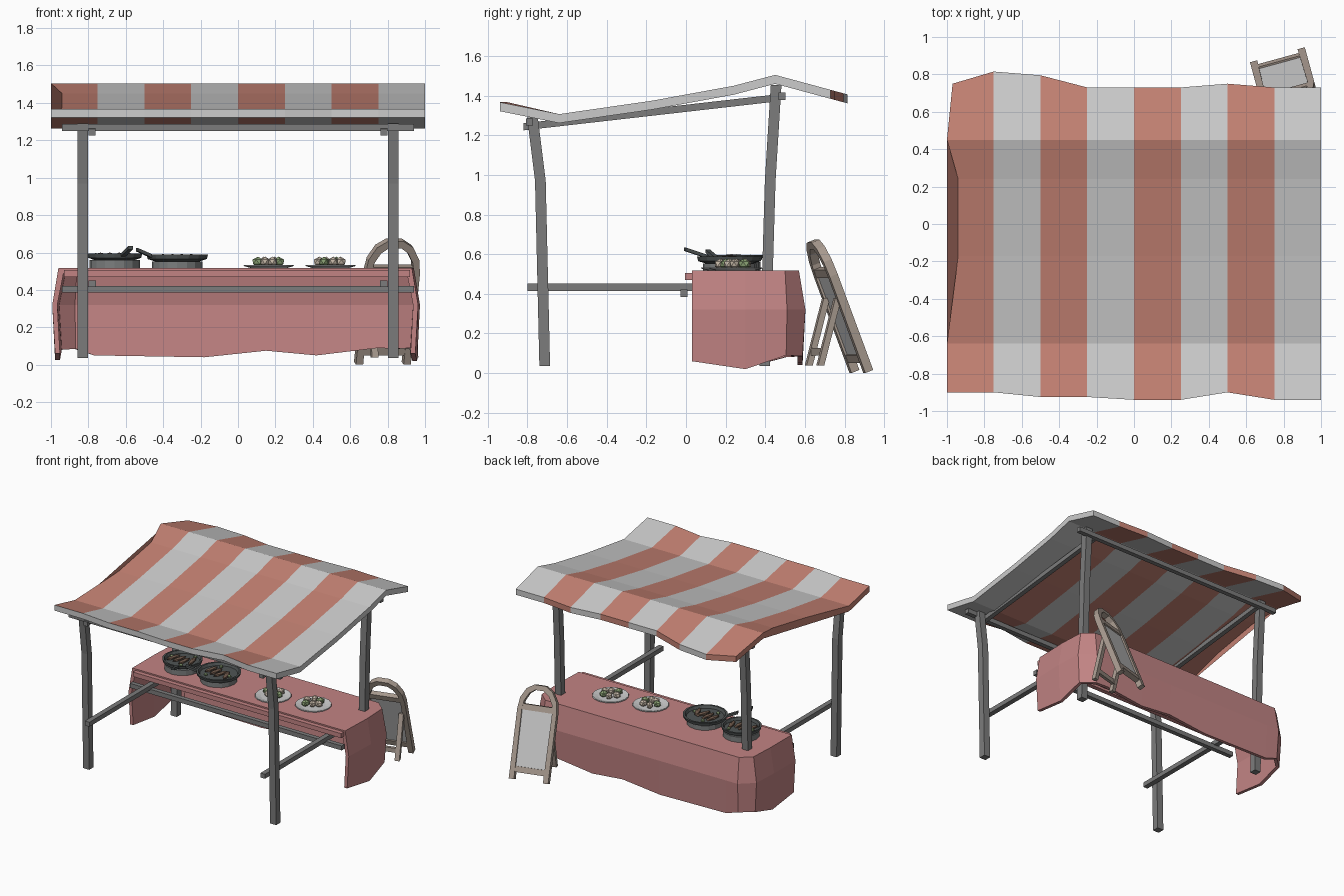
import bpy, bmesh, math, random
from mathutils import Vector, Matrix

if "Cube" in bpy.data.objects:
    bpy.data.objects.remove(bpy.data.objects["Cube"])

random.seed(4)


def mat(name, r, g, b):
    m = bpy.data.materials.new(name)
    m.diffuse_color = (r, g, b, 1)
    m.use_nodes = True
    m.node_tree.nodes["Principled BSDF"].inputs["Base Color"].default_value = m.diffuse_color
    return m


RED = mat("terracotta", .55, .22, .17)
WHITE = mat("canvas_white", .78, .78, .78)
CLOTH = mat("cloth_red", .54, .23, .23)
POST = mat("dark_timber", .2, .2, .2)
WOOD = mat("sign_wood", .4, .33, .28)
IRON = mat("iron", .08, .09, .09)
STEEL = mat("burner_grey", .2, .21, .21)
BROWN = mat("cooked_brown", .16, .1, .07)
BEIGE = mat("dumpling", .55, .47, .38)
GREEN = mat("greens", .25, .35, .17)


def loft(name, rings, mats, pick=None, xf=None):
    """Skin closed rings of points and cap both ends."""
    bm = bmesh.new()
    vs = [[bm.verts.new(p) for p in r] for r in rings]
    n = len(rings[0])
    for i in range(len(vs) - 1):
        for j in range(n):
            k = (j + 1) % n
            f = bm.faces.new((vs[i][j], vs[i][k], vs[i + 1][k], vs[i + 1][j]))
            if pick:
                f.material_index = pick(i, j)
    bm.faces.new(vs[0]).material_index = 0
    bm.faces.new(vs[-1]).material_index = len(mats) - 1
    bmesh.ops.recalc_face_normals(bm, faces=bm.faces)
    if xf:
        bm.transform(xf)
    me = bpy.data.meshes.new(name)
    bm.to_mesh(me)
    bm.free()
    for m in mats:
        me.materials.append(m)
    ob = bpy.data.objects.new(name, me)
    bpy.context.collection.objects.link(ob)
    return ob


def beam(name, path, a, b, m, xf=None):
    """Rectangular bar along a path; a and b are half-extent vectors."""
    a, b = Vector(a), Vector(b)
    return loft(name, [[Vector(p) + s * a + t * b for s, t in
                        ((-1, -1), (1, -1), (1, 1), (-1, 1))] for p in path], [m], xf=xf)


def lathe(name, prof, loc, m, n=16):
    rings = [[(loc[0] + r * math.cos(2 * math.pi * k / n),
               loc[1] + r * math.sin(2 * math.pi * k / n), loc[2] + z)
              for k in range(n)] for r, z in prof]
    return loft(name, rings, [m])


def lump(name, loc, scale, rot, m):
    bm = bmesh.new()
    bmesh.ops.create_icosphere(bm, subdivisions=1, radius=1)
    bm.transform(Matrix.Translation(loc) @ Matrix.Rotation(rot, 4, 'Z')
                 @ Matrix.Diagonal((*scale, 1)))
    me = bpy.data.meshes.new(name)
    bm.to_mesh(me)
    bm.free()
    me.materials.append(m)
    bpy.context.collection.objects.link(bpy.data.objects.new(name, me))


# striped canopy: one cross-section per stripe boundary
front = [-.9, -.9, -.925, -.925, -.94, -.94, -.9, -.94, -.94]
back = [.75, .815, .795, .73, .73, .73, .75, .73, .73]
left_x = [-1, -1, -.94, -.94, -1, -.97]
rings = []
for i in range(9):
    prof = [(front[i], 1.367), (-.64, 1.307), (-.17, 1.375), (.24, 1.45), (.45, 1.505),
            (back[i], 1.505 - (back[i] - .45) * .27)]
    xs = left_x if i == 0 else [-1 + i * .25] * 6
    top = [(x, y, z) for x, (y, z) in zip(xs, prof)]
    rings.append(top + [(x, y, z - .045) for x, y, z in reversed(top)])
loft("canopy", rings, [RED, WHITE], lambda i, j: 1 if j == 11 else i % 2)

# posts, side rails and sloping roof rails on both sides
for s, side in ((-1, "left"), (1, "right")):
    x, q = .83 * s, .027
    beam(side + "_front_post", [(x, -.713, .035), (x, -.735, .97), (x, -.775, 1.29)],
         (q, 0, 0), (0, q, 0), POST)
    beam(side + "_back_post", [(x, .397, .035), (x, .425, .97), (x, .455, 1.455)],
         (q, 0, 0), (0, q, 0), POST)
    x = .78 * s
    beam(side + "_side_rail", [(x, -.8, .433), (x, .5, .433)], (.02, 0, 0), (0, 0, .018), POST)
    beam(side + "_roof_rail", [(x, -.82, 1.243), (x, .47, 1.39)], (.018, 0, 0), (0, 0, .018), POST)

# cross beams
for name, y, z in (("front_roof_beam", -.79, 1.268), ("back_roof_beam", .485, 1.397),
                   ("table_front_beam", -.01, .403), ("table_back_beam", .45, .403)):
    beam(name, [(-.94, y, z), (.94, y, z)], (0, .018, 0), (0, 0, .018), POST)

# tablecloth top with a front hem
plan = [(.93, .03), (.94, .3), (.93, .5), (.85, .57), (-.87, .57), (-.95, .5), (-.96, .3), (-.96, .03)]
loft("tablecloth_top", [[(x, y, z) for x, y in plan] for z in (.488, .517)], [CLOTH])
beam("tablecloth_hem", [(-.93, .012, .488), (.92, .012, .488)], (0, .018, 0), (0, 0, .018), CLOTH)

# hanging cloth: x, y, outward direction, hem height
skirt = [(.93, .03, 1, 0, .06), (.94, .3, 1, 0, .02), (.93, .5, 1, .3, .09), (.85, .57, .3, 1, .085),
         (.75, .57, 0, 1, .09), (.42, .57, 0, 1, .05), (.15, .57, 0, 1, .075), (-.18, .57, 0, 1, .04),
         (-.77, .57, 0, 1, .05), (-.87, .57, -.3, 1, .085), (-.95, .5, -1, .3, .08),
         (-.96, .3, -1, 0, .025), (-.96, .03, -1, 0, .06)]
rings = []
for x, y, nx, ny, h in skirt:
    sect = [(0, .517), (.033, .32), (.018, h), (-.008, h), (.006, .32), (-.027, .488)]
    rings.append([(x + nx * d, y + ny * d, z) for d, z in sect])
loft("tablecloth_skirt", rings, [CLOTH])

# burners with pans, handles and fried food
for n, x, y, k, z, tip in ((1, -.66, .24, .9, .56, (-.575, -.005, .625)),
                           (2, -.325, .22, 1, .553, (-.54, .11, .615))):
    lathe(f"burner_{n}", [(.135, .51), (.135, z)], (x, y, 0), STEEL)
    lathe(f"pan_{n}", [(.12 * k, 0), (.158 * k, .012), (.165 * k, .036), (.15 * k, .036),
                       (.14 * k, .015)], (x, y, z), IRON)
    d = (Vector(tip) - Vector((x, y, tip[2]))).normalized()
    side = Vector((-d.y, d.x, 0)) * .013
    beam(f"pan_handle_{n}", [Vector((x, y, z + .026)) + d * .15 * k, tip], side, (0, 0, .009), IRON)
    for i in range(4):
        lump(f"pan_food_{n}_{i}", (x + (i - 1.5) * .05, y + random.uniform(-.02, .02), z + .026),
             (.02, .07, .014), random.uniform(-.4, .4), BROWN)
    for i in range(3):
        t = i * 2.1 + n
        lump(f"pan_greens_{n}_{i}", (x + .1 * math.cos(t), y + .1 * math.sin(t), z + .026),
             (.016, .016, .012), t, GREEN)

# plates of dumplings
for n, x, y in ((1, .165, .21), (2, .495, .25)):
    lathe(f"plate_{n}", [(.085, 0), (.135, .014), (.132, .02), (.09, .01)], (x, y, .514), WHITE)
    for i in range(6):
        t = i * math.pi / 3 + n
        r = random.uniform(.03, .065)
        lump(f"plate_food_{n}_{i}", (x + r * math.cos(t), y + r * math.sin(t), .55),
             (.034, .027, .028), t, GREEN if i % 3 == 2 else BEIGE)

# folding sign board: arched frame, rails, panel and prop legs
stand = Matrix.Translation((.772, .885, .008)) @ Matrix.Rotation(math.radians(15.3), 4, 'Z')
lean = stand @ Matrix.Rotation(math.radians(21), 4, 'X')
half = [((.152, 0), (.112, 0)), ((.152, .52), (.117, .52)), ((.14, .6), (.107, .58)),
        ((.1, .67), (.075, .637)), ((.045, .705), (.033, .667))]
arch = half + [((-o[0], o[1]), (-i[0], i[1])) for o, i in reversed(half)]
loft("sign_frame", [[(o[0], -.022, o[1]), (o[0], .022, o[1]), (i[0], .022, i[1]), (i[0], -.022, i[1])]
                    for o, i in arch], [WOOD], xf=lean)
for name, z in (("sign_bottom_rail", .075), ("sign_top_rail", .535)):
    beam(name, [(-.13, 0, z), (.13, 0, z)], (0, .02, 0), (0, 0, .022), WOOD, lean)
beam("sign_panel", [(0, 0, .08), (0, 0, .53)], (.12, 0, 0), (0, .01, 0), WHITE, lean)
for s, side in ((-1, "left"), (1, "right")):
    beam(side + "_sign_prop", [(s * .11, -.245, .03), (s * .11, -.155, .37)],
         (.018, 0, 0), (0, .016, 0), WOOD, stand)
beam("sign_prop_bar", [(-.11, -.225, .1), (.11, -.225, .1)], (0, .012, 0), (0, 0, .018), WOOD, stand)
